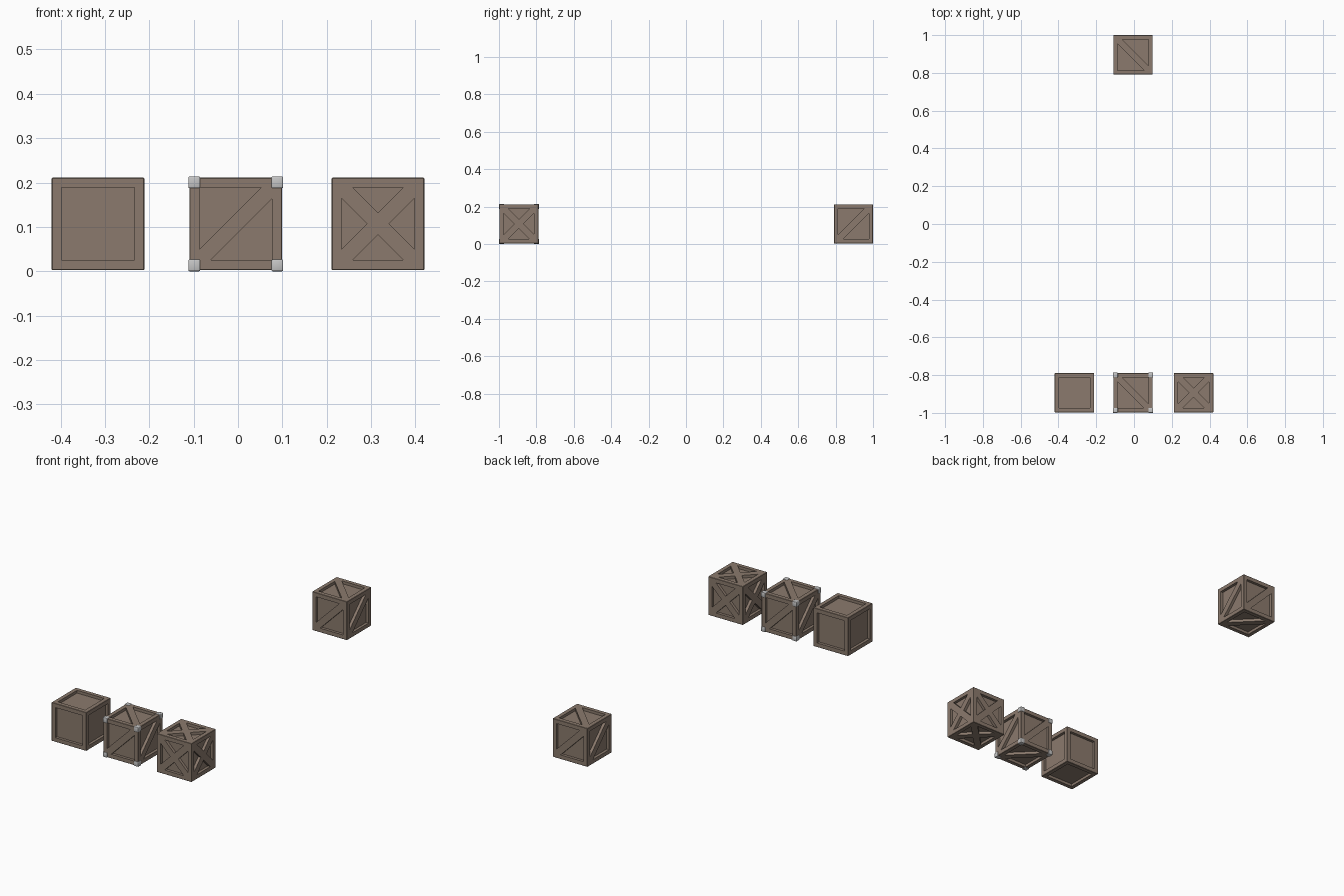
import bpy, bmesh
from mathutils import Matrix, Vector

if "Cube" in bpy.data.objects:
    bpy.data.objects.remove(bpy.data.objects["Cube"])

SIZE = 0.2085      # crate edge length
FRAME = 0.0225     # width of the frame round each panel
BAR = 0.0245       # brace half-width measured along the frame
DEPTH = 0.015      # panel recess
MID = 0.1068       # crate centre height


def material(name, rgb):
    m = bpy.data.materials.new(name)
    m.diffuse_color = (*rgb, 1)
    m.use_nodes = True
    m.node_tree.nodes["Principled BSDF"].inputs["Base Color"].default_value = m.diffuse_color
    return m


wood = material("brown wood", (0.258, 0.195, 0.153))
metal = material("grey metal", (0.56, 0.56, 0.56))


def new_object(name, bm, mat, loc):
    bmesh.ops.recalc_face_normals(bm, faces=bm.faces)
    me = bpy.data.meshes.new(name)
    bm.to_mesh(me)
    bm.free()
    me.materials.append(mat)
    ob = bpy.data.objects.new(name, me)
    ob.location = loc
    bpy.context.collection.objects.link(ob)
    return ob


def apply(ob, mod):
    bpy.context.view_layer.objects.active = ob
    bpy.ops.object.modifier_apply(modifier=mod.name)


def panel_shapes(style):
    """Recess outlines on one face, as seen from outside (u right, v up)."""
    h = SIZE / 2 - FRAME
    if style == "plain":
        return [[(-h, -h), (h, -h), (h, h), (-h, h)]]
    if style == "single":   # brace from lower left to upper right
        return [[(-h, -h + BAR), (h - BAR, h), (-h, h)],
                [(-h + BAR, -h), (h, -h), (h, h - BAR)]]
    tri = [(-h + BAR, h), (h - BAR, h), (0, BAR)]
    shapes = []
    for _ in range(4):      # crossed braces
        shapes.append(tri)
        tri = [(-v, u) for u, v in tri]
    return shapes


# outward normal and right-hand direction of each face
SIDES = [((0, -1, 0), (1, 0, 0)), ((1, 0, 0), (0, 1, 0)),
         ((0, 1, 0), (-1, 0, 0)), ((-1, 0, 0), (0, -1, 0)),
         ((0, 0, 1), (0, 1, 0)), ((0, 0, -1), (0, 1, 0))]


def crate(name, style, loc):
    # solid box with slightly eased edges
    bm = bmesh.new()
    bmesh.ops.create_cube(bm, size=SIZE)
    bmesh.ops.bevel(bm, geom=bm.edges[:], offset=0.0015, segments=1,
                    affect='EDGES')
    box = new_object(name, bm, wood, loc)

    # recess cutters on all six sides
    bm = bmesh.new()
    for n, r in SIDES:
        n, r = Vector(n), Vector(r)
        up = n.cross(r)
        if n.z < 0:         # lower brace runs parallel to the top one
            r, up = Vector((0, 1, 0)), Vector((-1, 0, 0))
        for shape in panel_shapes(style):
            rings = [[bm.verts.new(r * u + up * v + n * d) for u, v in shape]
                     for d in (SIZE / 2 - DEPTH, SIZE / 2 + 0.01)]
            bm.faces.new(rings[0])
            bm.faces.new(rings[1])
            k = len(shape)
            for i in range(k):
                j = (i + 1) % k
                bm.faces.new((rings[0][i], rings[0][j],
                              rings[1][j], rings[1][i]))
    cutter = new_object("recess_cutter", bm, wood, loc)
    cutter.hide_render = True
    mod = box.modifiers.new("recesses", 'BOOLEAN')
    mod.operation = 'DIFFERENCE'
    mod.solver = 'EXACT'
    mod.object = cutter
    apply(box, mod)
    bpy.data.objects.remove(cutter)


crate("plain_crate", "plain", (-0.3155, -0.8932, MID))
crate("metal_cornered_crate", "single", (-0.005, -0.8932, MID))
crate("cross_braced_crate", "cross", (0.3155, -0.8932, MID))
crate("braced_crate", "single", (-0.005, 0.8957, MID))

# rounded metal caps on the eight corners of the middle crate
CAP = 0.0265
bm = bmesh.new()
off = MID - CAP / 2
for x in (-off, off):
    for y in (-off, off):
        for z in (-off, off):
            bmesh.ops.create_cube(bm, size=CAP,
                                  matrix=Matrix.Translation((x, y, z)))
bmesh.ops.bevel(bm, geom=bm.edges[:], offset=0.003, segments=2, profile=0.5,
                affect='EDGES')
for f in bm.faces:
    f.smooth = True
new_object("metal_corners", bm, metal, (-0.005, -0.8932, MID))
